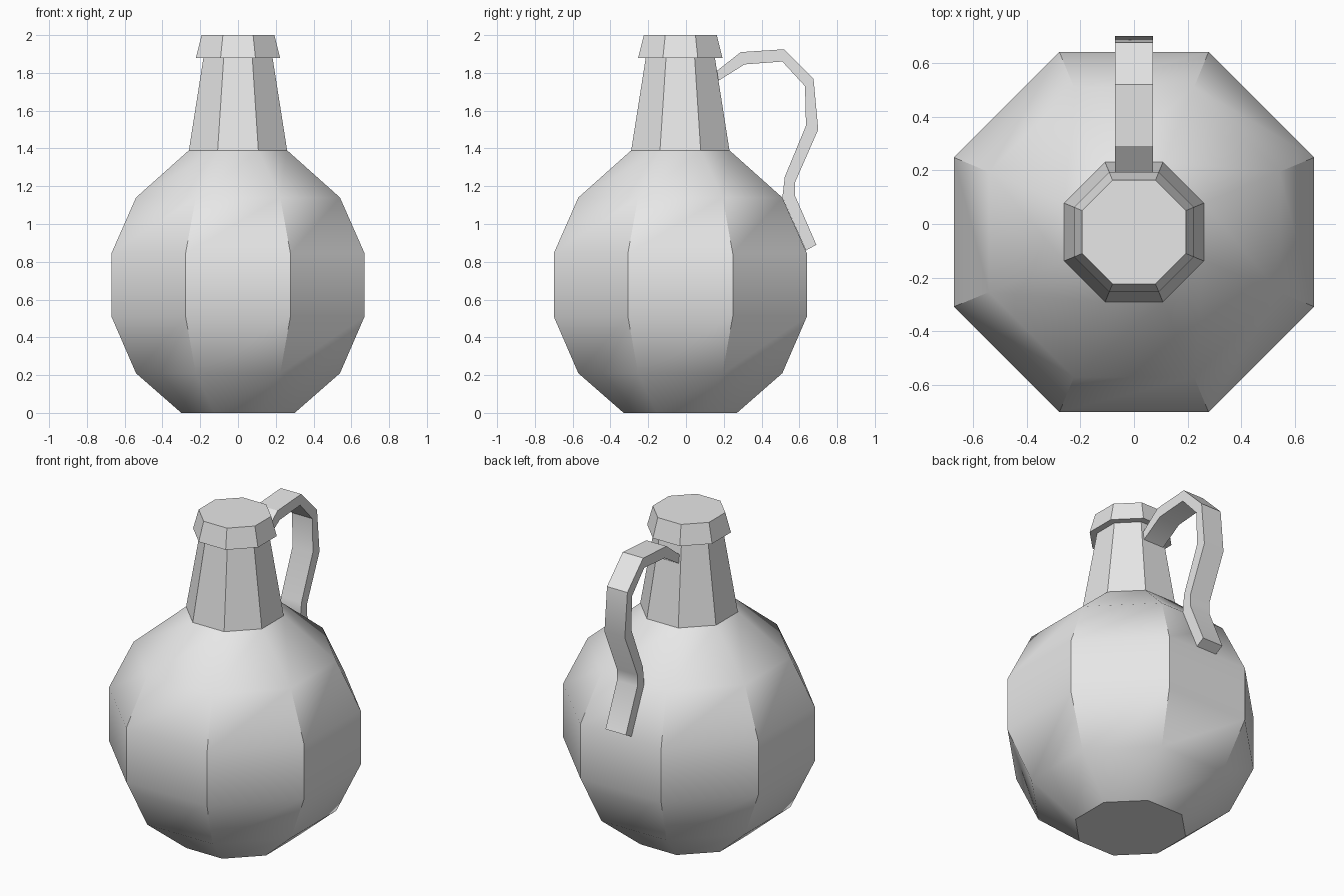
import bpy, bmesh, math

cube = bpy.data.objects.get("Cube")
if cube:
    bpy.data.objects.remove(cube, do_unlink=True)

SIDES = 8
AXIS_Y = -0.03      # the vessel sits slightly forward to balance the handle

clay = bpy.data.materials.new("pale_grey_clay")
clay.use_nodes = True
clay.diffuse_color = (0.8, 0.8, 0.8, 1)
clay.node_tree.nodes["Principled BSDF"].inputs["Base Color"].default_value = (0.8, 0.8, 0.8, 1)


def finish(name, bm):
    """Turn a bmesh into a shaded object."""
    bmesh.ops.recalc_face_normals(bm, faces=bm.faces)
    mesh = bpy.data.meshes.new(name)
    bm.to_mesh(mesh)
    bm.free()
    mesh.materials.append(clay)
    obj = bpy.data.objects.new(name, mesh)
    bpy.context.collection.objects.link(obj)
    bpy.ops.object.select_all(action='DESELECT')
    obj.select_set(True)
    bpy.context.view_layer.objects.active = obj
    bpy.ops.object.shade_smooth_by_angle(angle=math.radians(32))
    return obj


def loft(bm, rings):
    """Bridge successive vertex rings and cap both ends."""
    n = len(rings[0])
    for low, high in zip(rings, rings[1:]):
        for i in range(n):
            j = (i + 1) % n
            bm.faces.new((low[i], low[j], high[j], high[i]))
    bm.faces.new(rings[0])
    bm.faces.new(rings[-1])


def octagon_ring(bm, flat_radius, z):
    """Octagon with flat sides facing the axes."""
    r = flat_radius / math.cos(math.pi / SIDES)
    angles = [(i + 0.5) * math.tau / SIDES for i in range(SIDES)]
    return [bm.verts.new((r * math.cos(a), AXIS_Y + r * math.sin(a), z)) for a in angles]


# Body, neck and lid as one faceted vessel: (flat radius, height)
profile = [(0.30, 0), (0.54, 0.21), (0.67, 0.51), (0.67, 0.845), (0.54, 1.14),
           (0.26, 1.39), (0.183, 1.88), (0.223, 1.88), (0.193, 2.0)]
bm = bmesh.new()
loft(bm, [octagon_ring(bm, r, z) for r, z in profile])
finish("jug_body", bm)

# Handle: flat strap following outer and inner side curves (y, z)
HALF_WIDTH = 0.07
outer = [(0.15, 1.80), (0.29, 1.91), (0.52, 1.925), (0.675, 1.77),
         (0.70, 1.50), (0.577, 1.22), (0.577, 1.15), (0.69, 0.89)]
inner = [(0.15, 1.745), (0.31, 1.845), (0.51, 1.86), (0.63, 1.73),
         (0.635, 1.52), (0.523, 1.25), (0.51, 1.14), (0.635, 0.86)]
bm = bmesh.new()
rings = []
for (oy, oz), (iy, iz) in zip(outer, inner):
    corners = [(-HALF_WIDTH, oy, oz), (HALF_WIDTH, oy, oz),
               (HALF_WIDTH, iy, iz), (-HALF_WIDTH, iy, iz)]
    rings.append([bm.verts.new(c) for c in corners])
loft(bm, rings)
finish("handle", bm)
